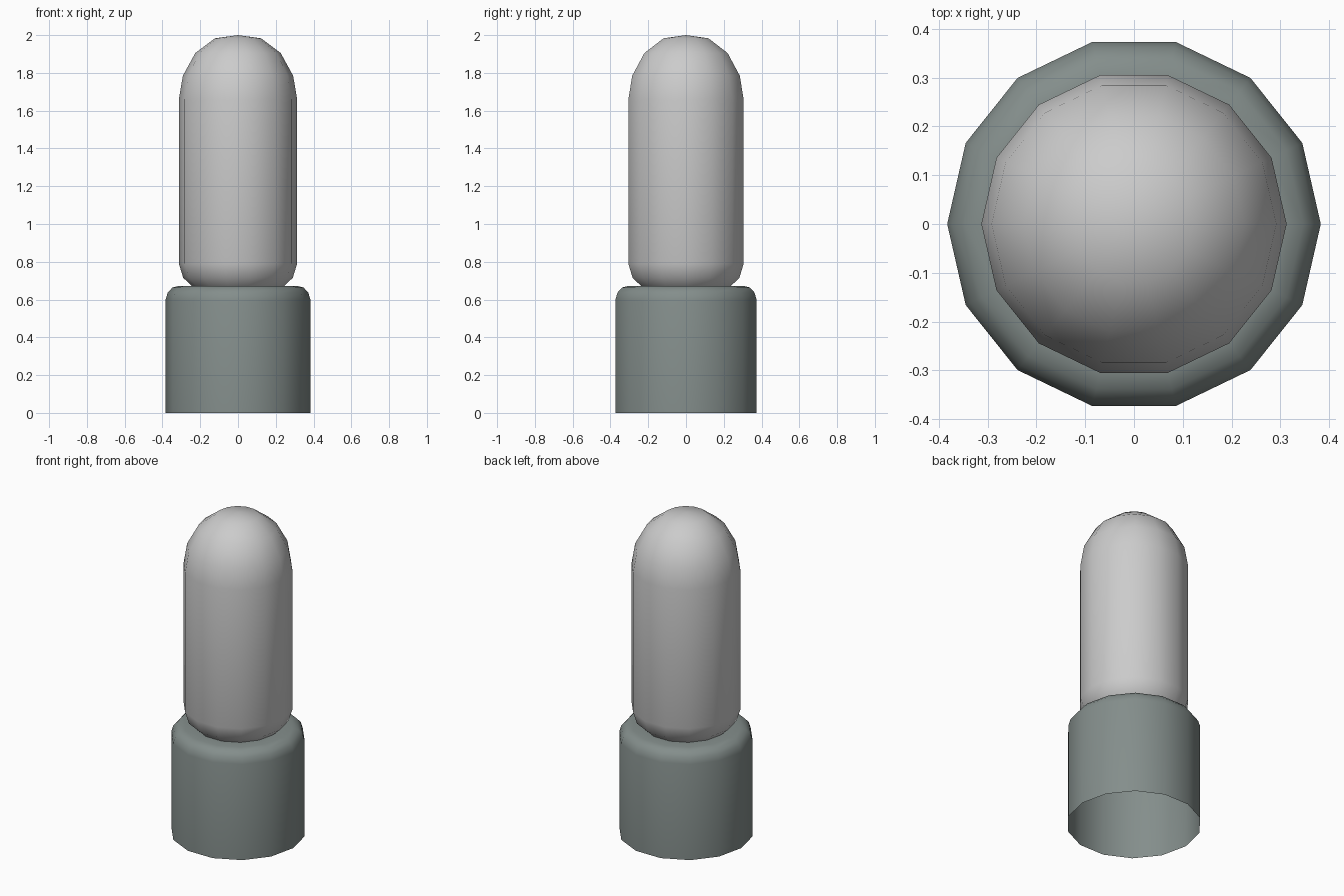
import bpy, bmesh, math

if "Cube" in bpy.data.objects:
    bpy.data.objects.remove(bpy.data.objects["Cube"])

SIDES = 14


def lathe(name, profile, color=None):
    """Revolve (radius, z) points, listed bottom to top, around z."""
    bm = bmesh.new()
    rings = []
    for r, z in profile:
        if r == 0:
            rings.append([bm.verts.new((0, 0, z))])
        else:
            rings.append([bm.verts.new((r * math.cos(a), r * math.sin(a), z))
                          for a in (2 * math.pi * i / SIDES for i in range(SIDES))])
    for low, high in zip(rings, rings[1:]):
        for i in range(SIDES):
            j = (i + 1) % SIDES
            if len(high) == 1:
                bm.faces.new((low[i], low[j], high[0]))
            else:
                bm.faces.new((low[i], low[j], high[j], high[i]))
    for f in bm.faces:
        f.smooth = True
    mesh = bpy.data.meshes.new(name)
    bm.to_mesh(mesh)
    bm.free()
    obj = bpy.data.objects.new(name, mesh)
    bpy.context.collection.objects.link(obj)
    if color:
        mat = bpy.data.materials.new(name + "_color")
        mat.diffuse_color = color
        mat.use_nodes = True
        mat.node_tree.nodes["Principled BSDF"].inputs["Base Color"].default_value = mat.diffuse_color
        mesh.materials.append(mat)
    return obj


# Dark socket: open underneath, rounded shoulder running in to the capsule
lathe("base_socket",
      [(0.383, 0.0), (0.383, 0.60), (0.372, 0.637), (0.347, 0.664),
       (0.31, 0.673), (0.245, 0.673)],
      (0.23, 0.27, 0.26, 1))

# Pale capsule with tucked-in foot and domed tip
lathe("capsule_body",
      [(0.245, 0.673), (0.29, 0.715), (0.313, 0.79), (0.313, 1.66),
       (0.292, 1.785), (0.226, 1.905), (0.122, 1.983), (0, 2.0)])
